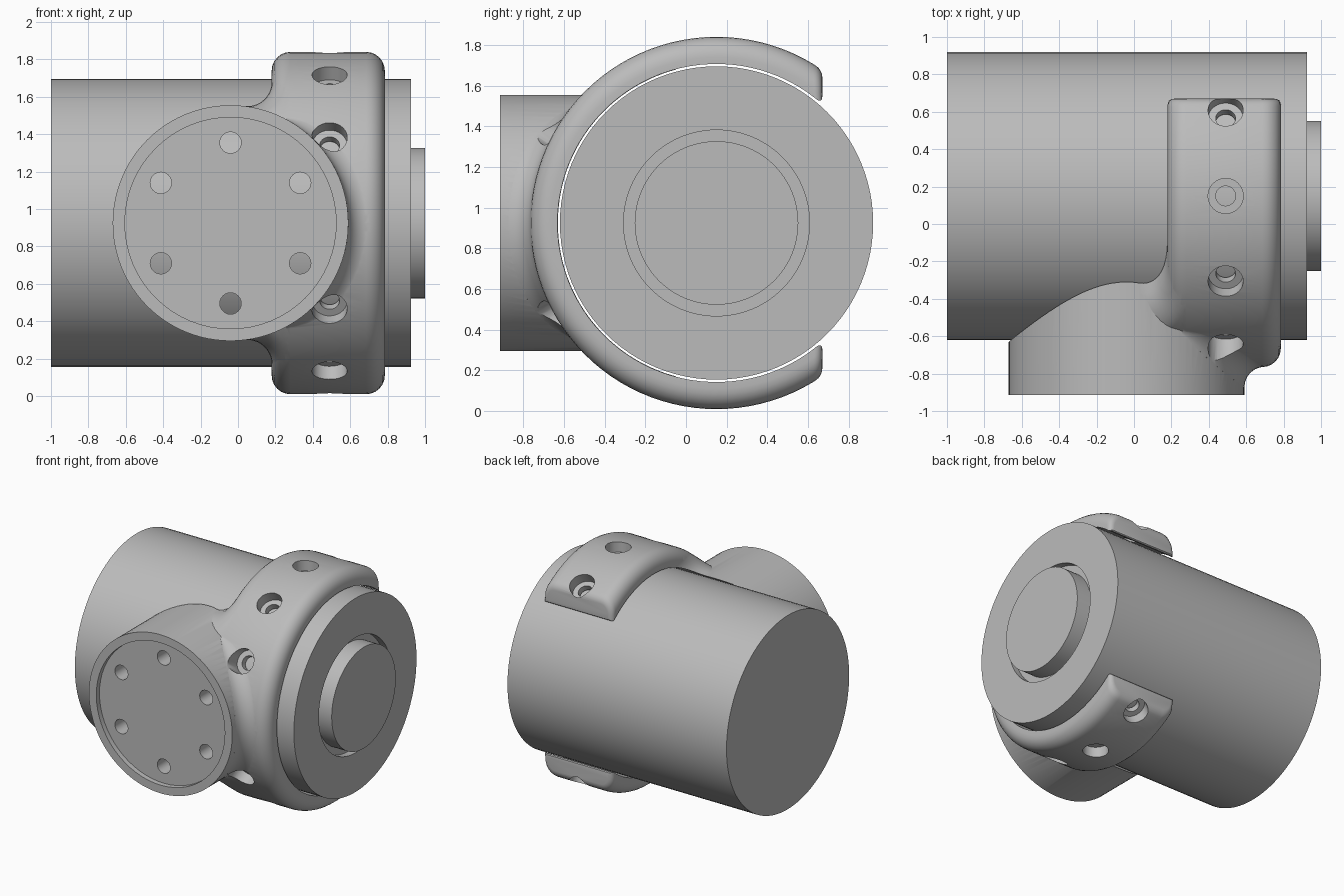
import bpy, bmesh
from math import pi, sin, cos, acos, sqrt, radians
from mathutils import Vector

if "Cube" in bpy.data.objects:
    bpy.data.objects.remove(bpy.data.objects["Cube"])

YC, ZC = 0.15, 0.925            # drum axis, along x
DRUM_R, BORE_R, CLAMP_R = 0.77, 0.78, 0.915
X0, X1 = 0.18, 0.785            # clamp width
END_Y = 0.52                    # clamp end plane, from the axis
NECK_X, NECK_R = -0.04, 0.63    # round mount, along y
EDGE = 0.1                      # outer edge rounding of the clamp

grey = bpy.data.materials.new("plain grey")
grey.use_nodes = True
grey.diffuse_color = (0.5, 0.5, 0.5, 1)
grey.node_tree.nodes["Principled BSDF"].inputs["Base Color"].default_value = (0.5, 0.5, 0.5, 1)


def loft(name, rings, cap_round=0):
    """Closed solid through rings of points; cap_round softens both ends."""
    bm = bmesh.new()
    loops = [[bm.verts.new(p) for p in ring] for ring in rings]
    n = len(loops[0])
    for a, b in zip(loops, loops[1:]):
        for i in range(n):
            j = (i + 1) % n
            bm.faces.new((a[i], a[j], b[j], b[i]))
    caps = [bm.faces.new(loops[0]), bm.faces.new(loops[-1])]
    bmesh.ops.recalc_face_normals(bm, faces=bm.faces)
    if cap_round:
        edges = [e for f in caps for e in f.edges]
        bmesh.ops.bevel(bm, geom=edges, offset=cap_round, segments=4,
                        profile=0.5, affect='EDGES')
    mesh = bpy.data.meshes.new(name)
    bm.to_mesh(mesh)
    bm.free()
    mesh.materials.append(grey)
    ob = bpy.data.objects.new(name, mesh)
    bpy.context.collection.objects.link(ob)
    return ob


def turned(name, origin, axis, profile, n=32):
    """Turned part: profile holds (distance along axis, radius)."""
    axis, origin = Vector(axis).normalized(), Vector(origin)
    u = axis.orthogonal().normalized()
    v = axis.cross(u)
    return loft(name, [[origin + axis * d + (u * cos(t) + v * sin(t)) * r
                        for t in (2 * pi * i / n for i in range(n))]
                       for d, r in profile])


def combine(body, operation, tools):
    """Apply booleans in turn and remove the tools."""
    for tool in tools:
        tool.hide_render = True
        mod = body.modifiers.new("cut", 'BOOLEAN')
        mod.operation, mod.object, mod.solver = operation, tool, 'EXACT'
        deps = bpy.context.evaluated_depsgraph_get()
        mesh = bpy.data.meshes.new_from_object(body.evaluated_get(deps))
        body.modifiers.clear()
        body.data = mesh
        bpy.data.objects.remove(tool)


def smooth(ob, angle=30):
    bpy.ops.object.select_all(action='DESELECT')
    ob.select_set(True)
    bpy.context.view_layer.objects.active = ob
    bpy.ops.object.shade_smooth_by_angle(angle=radians(angle))


def shell_y(z, r):
    """Front surface of a cylinder of radius r around the drum axis."""
    return YC - sqrt(r * r - (z - ZC) ** 2)


# Drum with a grooved shaft end
drum = turned("drum", (0, YC, ZC), (1, 0, 0),
              [(-1, DRUM_R), (0.925, DRUM_R), (0.925, 0.457),
               (0.87, 0.457), (0.87, 0.402), (1, 0.402)], 96)

# C-shaped clamp: rounded section swept round the drum to flat end planes
steps = [pi / 2 * i / 6 for i in range(7)]
inner = BORE_R + 0.002
section = [(X0, inner)]
section += [(X0 + EDGE * (1 - cos(t)), CLAMP_R - EDGE * (1 - sin(t))) for t in steps]
section += [(X1 - EDGE * (1 - sin(t)), CLAMP_R - EDGE * (1 - cos(t))) for t in steps]
section += [(X1, inner)]
rings = []
for k in range(73):
    s = k / 36 - 1
    ring = []
    for x, r in section:
        a = pi + (pi - acos(END_Y / r)) * s
        ring.append((x, YC + r * cos(a), ZC + r * sin(a)))
    rings.append(ring)
clamp = loft("clamp_body", rings, 0.035)

# Round mount facing the front
neck = turned("neck", (NECK_X, 0, ZC), (0, 1, 0),
              [(-0.915, NECK_R), (0.05, NECK_R)], 96)

# Webs blending the mount into the left edge of the clamp, above and below
FIL = 0.13
cx = X0 - FIL
cz = sqrt((NECK_R + FIL) ** 2 - (cx - NECK_X) ** 2)
a_end = acos((NECK_X - cx) / (NECK_R + FIL))
web_section = [(0, DRUM_R)]
web_section += [(EDGE * (1 - cos(t)), CLAMP_R - 0.001 - EDGE * (1 - sin(t))) for t in steps]
web_section += [(0.2, CLAMP_R - 0.003), (0.2, DRUM_R)]
webs = []
for side in (1, -1):
    rings = []
    for k in range(13):
        a = -a_end * k / 12
        ring = []
        for d, r in web_section:
            x = cx + (FIL + d) * cos(a)
            z = ZC + side * (cz + (FIL + d) * sin(a))
            ring.append((x, shell_y(z, r), z))
        rings.append(ring)
    webs.append(loft("web", rings))

# Flare blending the mount wall into the clamp's outer face
rings = []
for k in range(41):
    s = k / 20 - 1
    a = s * radians(62)
    w = 0.1 * (1 - s ** 4) + 0.01
    pts = [(0.56, -0.04), (NECK_R - 0.004, w)]
    pts += [(NECK_R + w * (1 - cos(t)), w * (1 - sin(t)) - 0.002) for t in steps]
    pts += [(NECK_R + w, -0.04)]
    ring = []
    for r, h in pts:
        x, z = NECK_X + r * cos(a), ZC + r * sin(a)
        ring.append((x, shell_y(z, CLAMP_R) - h, z))
    rings.append(ring)
flare = loft("flare", rings)

combine(clamp, 'UNION', [neck] + webs + [flare])

# Drum bore, front recess, bolt circle and counterbored screw holes
cutters = [turned("bore", (0, YC, ZC), (1, 0, 0), [(-1.2, BORE_R), (1.2, BORE_R)], 128),
           turned("recess", (NECK_X, 0, ZC), (0, 1, 0), [(-1, 0.565), (-0.875, 0.565)], 64)]
for k in range(6):
    a = radians(90 + 60 * k)
    cutters.append(turned("bolt_hole", (NECK_X + 0.43 * cos(a), 0, ZC + 0.43 * sin(a)),
                          (0, 1, 0), [(-1, 0.057), (0, 0.057)], 24))
for deg in (30, 60, 90, 120):
    for side in (1, -1):
        a = radians(deg)
        cutters.append(turned("screw_hole", (0.49, YC, ZC), (0, -cos(a), side * sin(a)),
                              [(0.7, 0.053), (0.83, 0.053), (0.83, 0.094), (1.1, 0.094)]))
combine(clamp, 'DIFFERENCE', cutters)

clamp.name = "clamp_with_mount"
for ob in (drum, clamp):
    smooth(ob)
